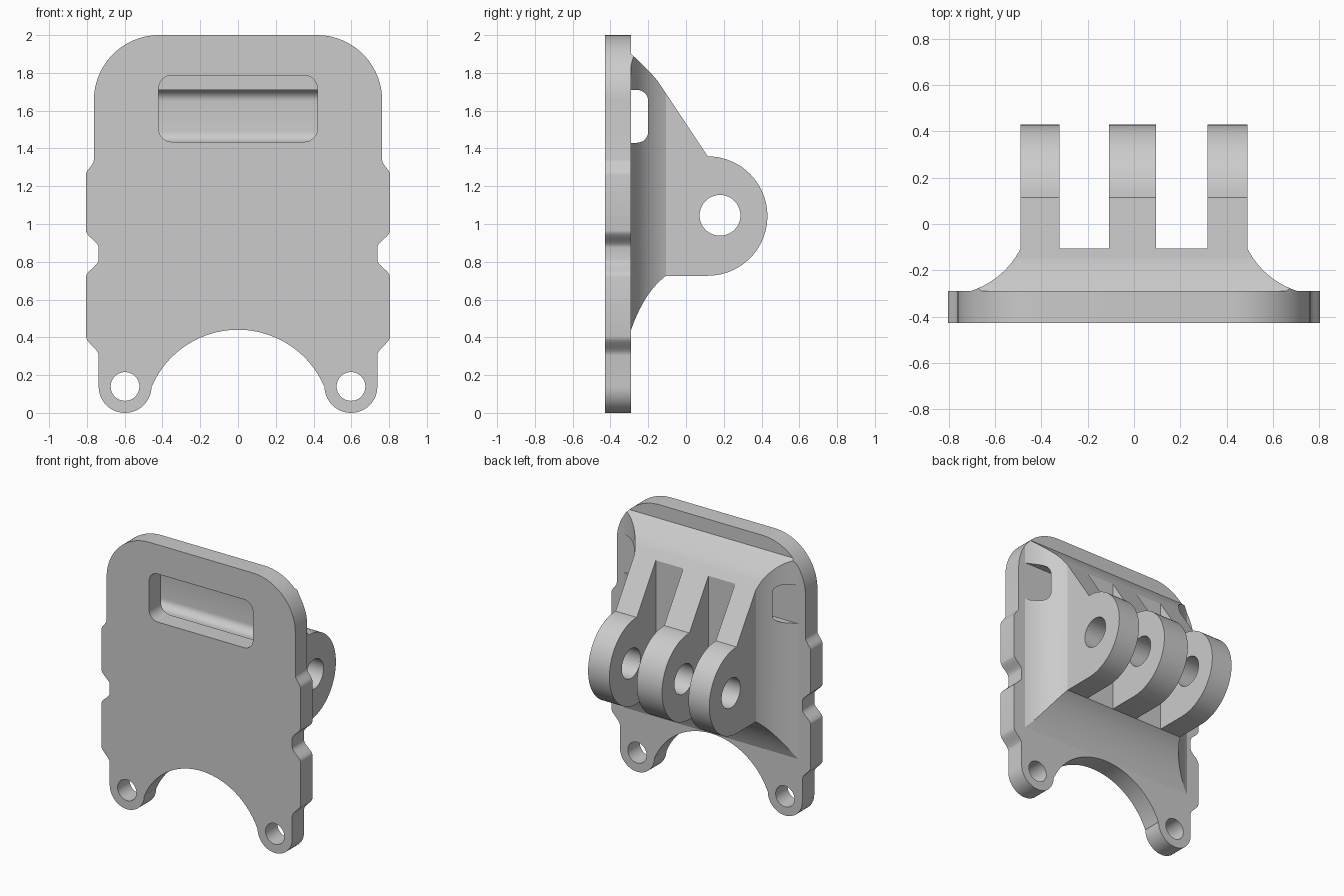
import bpy, bmesh, math

if "Cube" in bpy.data.objects:
    bpy.data.objects.remove(bpy.data.objects["Cube"], do_unlink=True)

grey = bpy.data.materials.new("plain grey")
grey.use_nodes = True
grey.diffuse_color = (0.6, 0.6, 0.6, 1)
bsdf = next(n for n in grey.node_tree.nodes if n.type == 'BSDF_PRINCIPLED')
bsdf.inputs["Base Color"].default_value = (0.6, 0.6, 0.6, 1)


def arc(cx, cy, r, start, end, n=24):
    angles = [math.radians(start + (end - start) * i / n) for i in range(n + 1)]
    return [(cx + r * math.cos(a), cy + r * math.sin(a)) for a in angles]


def circle(cx, cy, r, n=48):
    return arc(cx, cy, r, 0, 360, n)[:-1]


def bezier(p, c, q, n=14):
    ts = [i / n for i in range(n + 1)]
    return [tuple((1 - t) ** 2 * p[k] + 2 * t * (1 - t) * c[k] + t * t * q[k]
                  for k in (0, 1)) for t in ts]


def shoulder(x0, z0, x1, z1, n=10):
    """Soft S-shaped step on the plate edge."""
    ts = [i / n for i in range(n + 1)]
    return [(x0 + (x1 - x0) * t * t * (3 - 2 * t), z0 + (z1 - z0) * t) for t in ts]


def rounded_box(x0, x1, z0, z1, r):
    return (arc(x1 - r, z1 - r, r, 90, 0, 8) + arc(x1 - r, z0 + r, r, 0, -90, 8)
            + arc(x0 + r, z0 + r, r, 270, 180, 8) + arc(x0 + r, z1 - r, r, 180, 90, 8))


def prism(name, axis, points, low, high):
    """Extrude a 2D outline along one axis."""
    def place(p, h):
        return {'X': (h, p[0], p[1]), 'Y': (p[0], h, p[1]), 'Z': (p[0], p[1], h)}[axis]
    bm = bmesh.new()
    rings = [[bm.verts.new(place(p, h)) for p in points] for h in (low, high)]
    bm.faces.new(rings[0])
    bm.faces.new(rings[1])
    for i in range(len(points)):
        j = (i + 1) % len(points)
        bm.faces.new((rings[0][i], rings[0][j], rings[1][j], rings[1][i]))
    bmesh.ops.recalc_face_normals(bm, faces=bm.faces)
    mesh = bpy.data.meshes.new(name)
    bm.to_mesh(mesh)
    bm.free()
    mesh.materials.append(grey)
    obj = bpy.data.objects.new(name, mesh)
    bpy.context.collection.objects.link(obj)
    return obj


def select(obj):
    bpy.ops.object.select_all(action='DESELECT')
    obj.select_set(True)
    bpy.context.view_layer.objects.active = obj


def combine(obj, tool, operation='DIFFERENCE'):
    mod = obj.modifiers.new("combine", 'BOOLEAN')
    mod.object, mod.operation, mod.solver = tool, operation, 'EXACT'
    select(obj)
    bpy.ops.object.modifier_apply(modifier=mod.name)
    bpy.data.objects.remove(tool, do_unlink=True)


# Plate outline: right half from top centre down to the arch, then mirrored
half = (arc(0.418, 1.655, 0.345, 90, 0)
        + shoulder(0.763, 1.34, 0.805, 1.26)
        + shoulder(0.805, 0.965, 0.738, 0.875)
        + shoulder(0.738, 0.81, 0.805, 0.72)
        + shoulder(0.805, 0.405, 0.738, 0.305)
        + arc(0.598, 0.14, 0.14, 0, -180)
        + arc(0, -0.057, 0.497, 23.7, 90))
outline = half + [(-x, z) for x, z in reversed(half[:-1])]

# Plate with strap window and two ear holes
BACK = -0.29
plate = prism("back_plate", 'Y', outline, -0.428, BACK)
combine(plate, prism("window_cut", 'Y', rounded_box(-0.42, 0.42, 1.435, 1.787, 0.07), -1, 0))
for side in (-1, 1):
    combine(plate, prism("ear_hole_cut", 'Y', circle(side * 0.598, 0.14, 0.076), -1, 0))

# Hinge bracket: side silhouette crossed with a comb-shaped plan
silhouette = (bezier((BACK, 0.442), (-0.22, 0.64), (-0.106, 0.726))
              + arc(0.115, 1.042, 0.316, -90, 90, 40)
              + bezier((-0.145, 1.75), (-0.185, 1.805), (BACK, 1.9), 8))
FLOOR, TIP = -0.106, 0.6
flare = bezier((0.706, BACK), (0.56, -0.24), (0.49, FLOOR))
plan = (flare
        + [(0.49, TIP), (0.318, TIP), (0.318, FLOOR), (0.096, FLOOR), (0.096, TIP),
           (-0.108, TIP), (-0.108, FLOOR), (-0.322, FLOOR), (-0.322, TIP), (-0.49, TIP)]
        + [(-x, y) for x, y in reversed(flare)])
bracket = prism("hinge_bracket", 'X', silhouette, -0.9, 0.9)
combine(bracket, prism("plan_tool", 'Z', plan, 0.2, 2.2), 'INTERSECT')
combine(bracket, prism("outline_tool", 'Y', outline, -0.6, 0.8), 'INTERSECT')

# Pin hole through the fingers, strap tunnel behind the window
combine(bracket, prism("pin_hole_cut", 'X', circle(0.18, 1.046, 0.108), -1, 1))
combine(bracket, prism("tunnel_cut", 'X', rounded_box(-0.4, -0.2, 1.43, 1.71, 0.06), -1, 1))

for obj in (plate, bracket):
    select(obj)
    bpy.ops.object.shade_smooth_by_angle(angle=math.radians(20))
